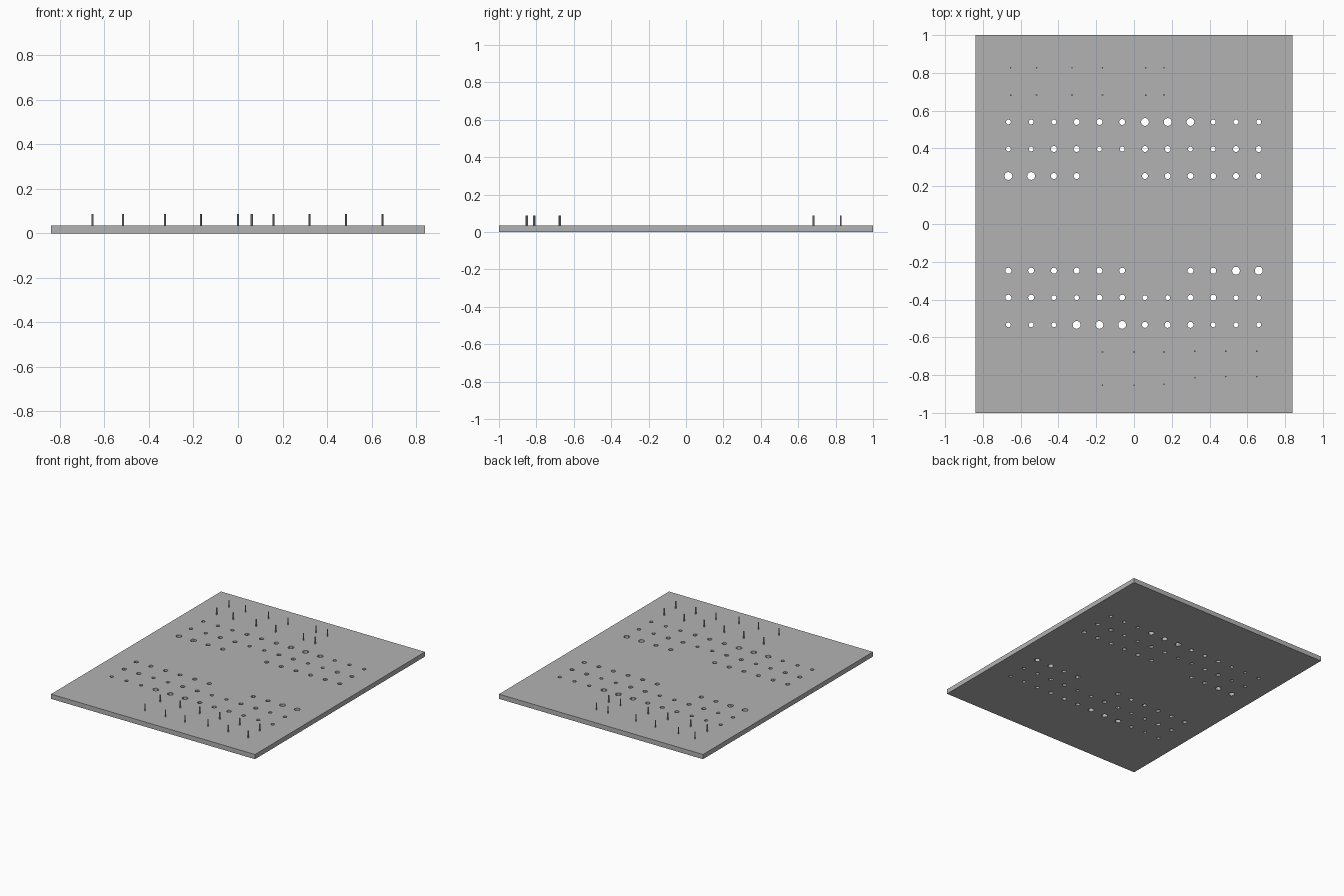
import bpy
import bmesh
from mathutils import Matrix, Vector

default = bpy.data.objects.get("Cube")
if default:
    bpy.data.objects.remove(default, do_unlink=True)

THICK = 0.035
PIN_TOP = 0.087

grey = bpy.data.materials.new("plain grey")
grey.use_nodes = True
colour = (0.45, 0.45, 0.45, 1)
grey.diffuse_color = colour
grey.node_tree.nodes["Principled BSDF"].inputs["Base Color"].default_value = colour


def add_rod(bm, x, y, radius, bottom, top, sides):
    """Upright cylinder between two heights."""
    spot = Matrix.Translation(Vector((x, y, (bottom + top) / 2)))
    bmesh.ops.create_cone(bm, cap_ends=True, segments=sides, radius1=radius,
                          radius2=radius, depth=top - bottom, matrix=spot)


def make_object(name, bm):
    mesh = bpy.data.meshes.new(name)
    bm.to_mesh(mesh)
    bm.free()
    mesh.materials.append(grey)
    obj = bpy.data.objects.new(name, mesh)
    bpy.context.collection.objects.link(obj)
    return obj


# Flat base plate
bm = bmesh.new()
bmesh.ops.create_cube(bm, size=1, matrix=Matrix.Translation((0, 0, THICK / 2))
                      @ Matrix.Diagonal((1.68, 2, THICK, 1)))
plate = make_object("base_plate", bm)

# Through holes: one letter per column, s/m/b for size, dash for no hole
radii = {"s": 0.013, "m": 0.016, "b": 0.021}
rows = [
    (0.54, "sssmmmbbbsss"),
    (0.397, "ssmmssmmssmm"),
    (0.254, "bbmm--mmmmmm"),
    (-0.247, "mmmmmm--mmbb"),
    (-0.39, "mmssmmssmmss"),
    (-0.534, "sssbbbmmmsss"),
]
bm = bmesh.new()
for y, sizes in rows:
    for i, size in enumerate(sizes):
        if size != "-":
            add_rod(bm, -0.665 + i * 0.1205, y, radii[size], -0.05, 0.1, 12)
cutter = make_object("hole_cutter", bm)
cutter.hide_render = True

cut = plate.modifiers.new("holes", "BOOLEAN")
cut.operation = "DIFFERENCE"
cut.solver = "EXACT"
cut.object = cutter
bpy.context.view_layer.objects.active = plate
bpy.ops.object.modifier_apply(modifier=cut.name)
bpy.data.objects.remove(cutter, do_unlink=True)

# Upright pins in pairs: x, outer y, inner y
back_pins = [(x, 0.827, 0.682) for x in (-0.653, -0.516, -0.328, -0.167, 0.062, 0.159)]
front_pins = [(-0.167, -0.854, -0.678), (0, -0.854, -0.678), (0.159, -0.849, -0.678),
              (0.322, -0.814, -0.673), (0.486, -0.808, -0.673), (0.65, -0.808, -0.673)]
for name, pins in (("back_pins", back_pins), ("front_pins", front_pins)):
    bm = bmesh.new()
    for x, outer, inner in pins:
        add_rod(bm, x, outer, 0.004, THICK - 0.01, PIN_TOP, 10)
        add_rod(bm, x, inner, 0.005, THICK - 0.01, PIN_TOP, 10)
    make_object(name, bm)

# Smooth round walls, sharp rims
bpy.ops.object.select_all(action="DESELECT")
for name in ("base_plate", "back_pins", "front_pins"):
    bpy.data.objects[name].select_set(True)
bpy.ops.object.shade_smooth_by_angle()
